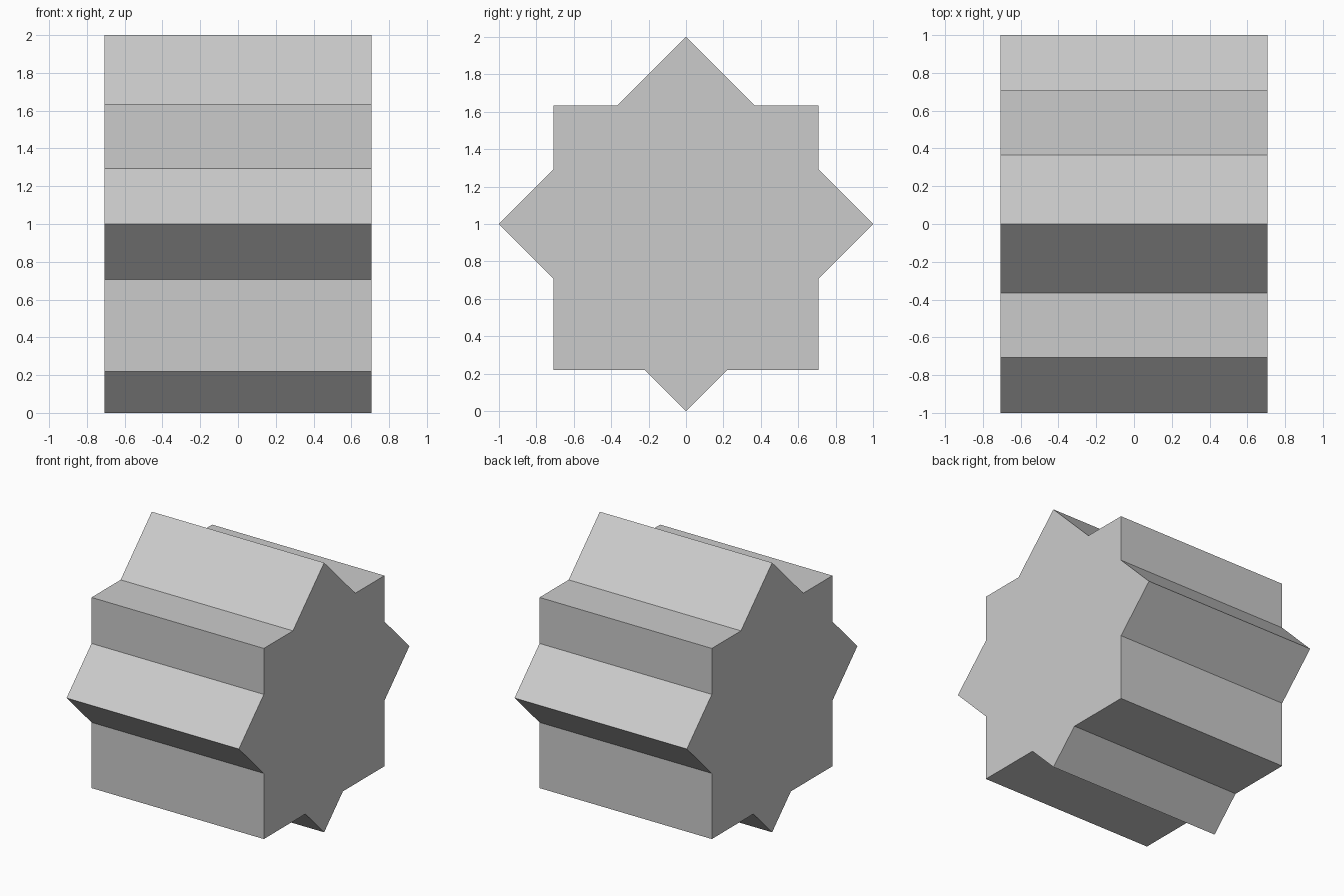
import bpy, bmesh
from math import sqrt

if "Cube" in bpy.data.objects:
    bpy.data.objects.remove(bpy.data.objects["Cube"])

H = sqrt(0.5)            # half side of each square, and half length along x
LOW, HIGH = 0.22, 0.22 + 2 * H

# Right half of the star outline (y, z): a diamond merged with a slightly lower square
half = [(0, 0), (LOW, LOW), (H, LOW), (H, H), (1, 1),
        (H, 2 - H), (H, HIGH), (2 - HIGH, HIGH), (0, 2)]
# Mirror to the left half, skipping the two points on the axis
outline = half + [(-y, z) for y, z in reversed(half[1:-1])]

# Extrude the outline along x
bm = bmesh.new()
face = bm.faces.new([bm.verts.new((-H, y, z)) for y, z in outline])
new = bmesh.ops.extrude_face_region(bm, geom=[face], use_keep_orig=True)["geom"]
bmesh.ops.translate(bm, vec=(2 * H, 0, 0),
                    verts=[g for g in new if isinstance(g, bmesh.types.BMVert)])
bmesh.ops.recalc_face_normals(bm, faces=bm.faces)

mesh = bpy.data.meshes.new("star_prism")
bm.to_mesh(mesh)
bm.free()
bpy.context.collection.objects.link(bpy.data.objects.new("star_prism", mesh))
